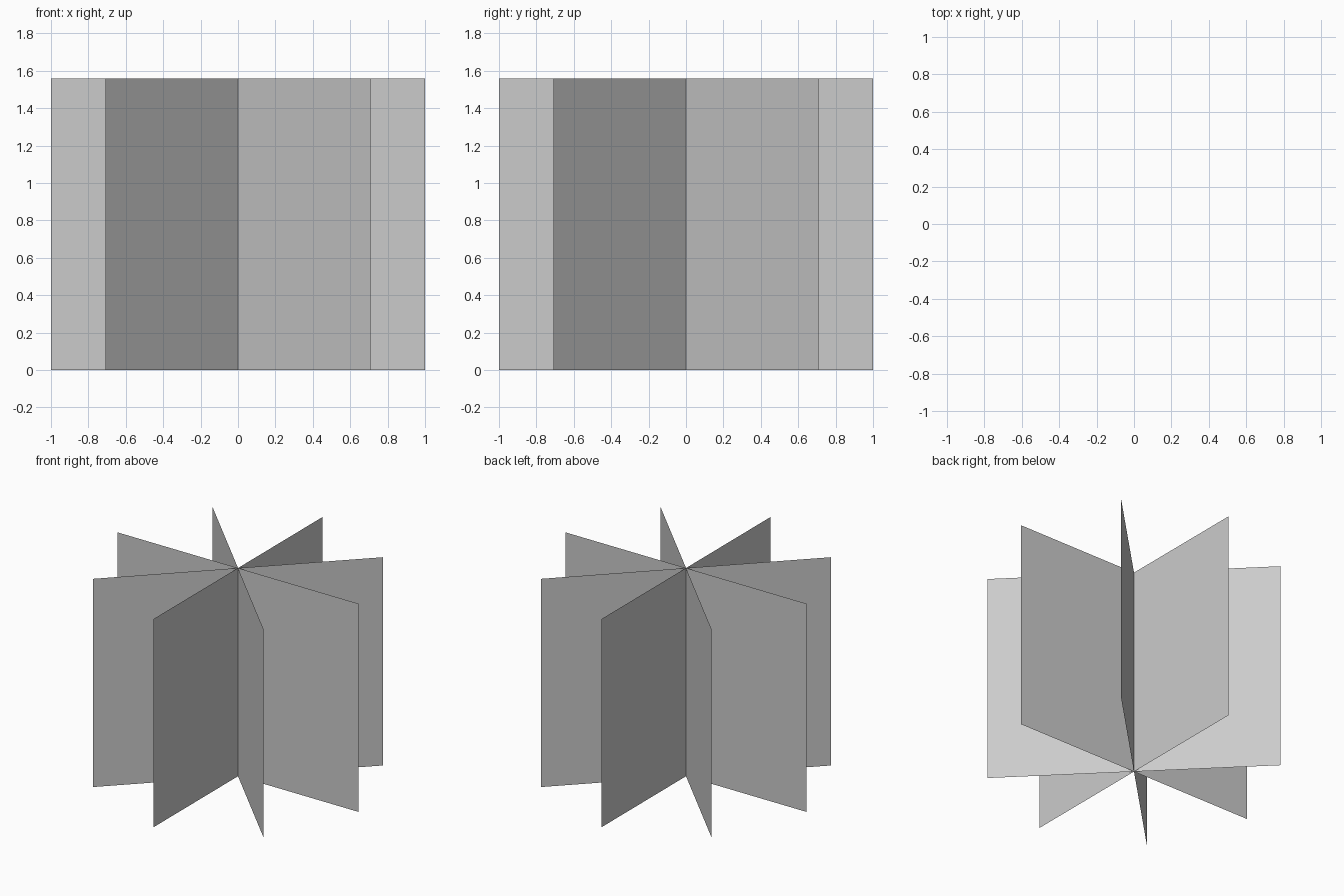
import bpy
from math import cos, sin, radians

if "Cube" in bpy.data.objects:
    bpy.data.objects.remove(bpy.data.objects["Cube"])

RADIUS, HEIGHT = 1.0, 1.56


def crossing_panel(index):
    # Single-sheet upright panel through the centre axis
    a = radians(45 * index)
    x, y = RADIUS * cos(a), RADIUS * sin(a)
    mesh = bpy.data.meshes.new(f"panel_{index + 1}")
    mesh.from_pydata([(-x, -y, 0), (x, y, 0), (x, y, HEIGHT), (-x, -y, HEIGHT)],
                     [], [(0, 1, 2, 3)])
    obj = bpy.data.objects.new(f"panel_{index + 1}", mesh)
    bpy.context.collection.objects.link(obj)


# Four panels fanned evenly around the vertical axis
for i in range(4):
    crossing_panel(i)
